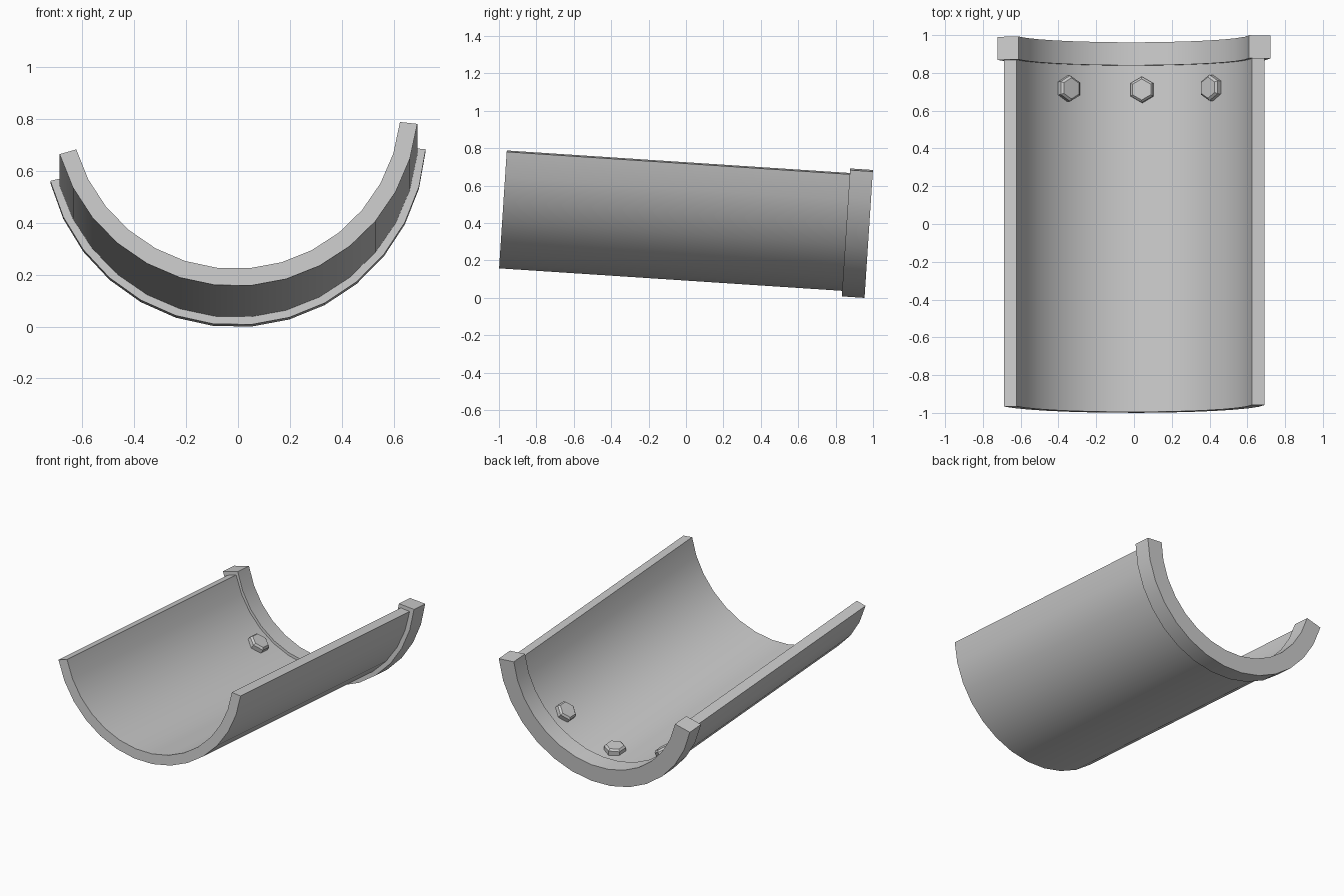
import bpy, bmesh
from math import sin, cos, radians
from mathutils import Matrix, Vector

if "Cube" in bpy.data.objects:
    bpy.data.objects.remove(bpy.data.objects["Cube"])

TILT, ROLL = radians(-3.75), 4.85
AXIS = Vector((-0.01, -0.953, 0.86))
PLACE = Matrix.Translation(AXIS) @ Matrix.Rotation(TILT, 4, 'X')
parts = []


def finish(name, bm, angle=30):
    bmesh.ops.recalc_face_normals(bm, faces=bm.faces)
    bm.transform(PLACE)
    me = bpy.data.meshes.new(name)
    bm.to_mesh(me)
    bm.free()
    ob = bpy.data.objects.new(name, me)
    bpy.context.collection.objects.link(ob)
    bpy.ops.object.select_all(action='DESELECT')
    ob.select_set(True)
    bpy.context.view_layer.objects.active = ob
    bpy.ops.object.shade_smooth_by_angle(angle=radians(angle))
    parts.append(ob)


def half_ring(name, r_in, r_out, y0, y1, half, n=14):
    # swept rectangular section around the trough axis
    bm = bmesh.new()
    rings = []
    for i in range(n + 1):
        a = radians(ROLL - half + 2 * half * i / n)
        rings.append([bm.verts.new((r * sin(a), y, -r * cos(a)))
                      for r, y in ((r_in, y0), (r_out, y0), (r_out, y1), (r_in, y1))])
    for p, q in zip(rings, rings[1:]):
        for k in range(4):
            j = (k + 1) % 4
            bm.faces.new((p[k], p[j], q[j], q[k]))
    bm.faces.new(rings[0])
    bm.faces.new(rings[-1])
    finish(name, bm)


def bolt(name, angle, y=1.708):
    # hexagonal head with chamfered top, pointing at the axis
    a = radians(ROLL + angle)
    u = Vector((cos(a), 0, sin(a)))
    n = Vector((-sin(a), 0, cos(a)))
    base = Vector((0, y, 0)) - n * 0.645
    bm = bmesh.new()
    loops = []
    for r, h in ((0.069, 0), (0.069, 0.038), (0.056, 0.05)):
        loops.append([bm.verts.new(base + n * h + u * r * sin(radians(60 * k))
                                   + Vector((0, r * cos(radians(60 * k)), 0)))
                      for k in range(6)])
    for p, q in zip(loops, loops[1:]):
        for k in range(6):
            j = (k + 1) % 6
            bm.faces.new((p[k], p[j], q[j], q[k]))
    bm.faces.new(loops[0])
    bm.faces.new(loops[-1])
    finish(name, bm)


# trough and end collar
half_ring("trough", 0.638, 0.705, 0, 1.90, 78.75)
half_ring("end_collar", 0.62, 0.735, 1.838, 1.96, 80.8)

# three bolt heads on the inside
for label, ang in (("left", -37.5), ("middle", 0), ("right", 37.5)):
    bolt("bolt_" + label, ang)

# centre on x and y, stand on z = 0
vs = [v.co for o in parts for v in o.data.vertices]
lo = [min(v[i] for v in vs) for i in range(3)]
hi = [max(v[i] for v in vs) for i in range(3)]
shift = Matrix.Translation((-(lo[0] + hi[0]) / 2, -(lo[1] + hi[1]) / 2, -lo[2]))
for o in parts:
    o.data.transform(shift)
